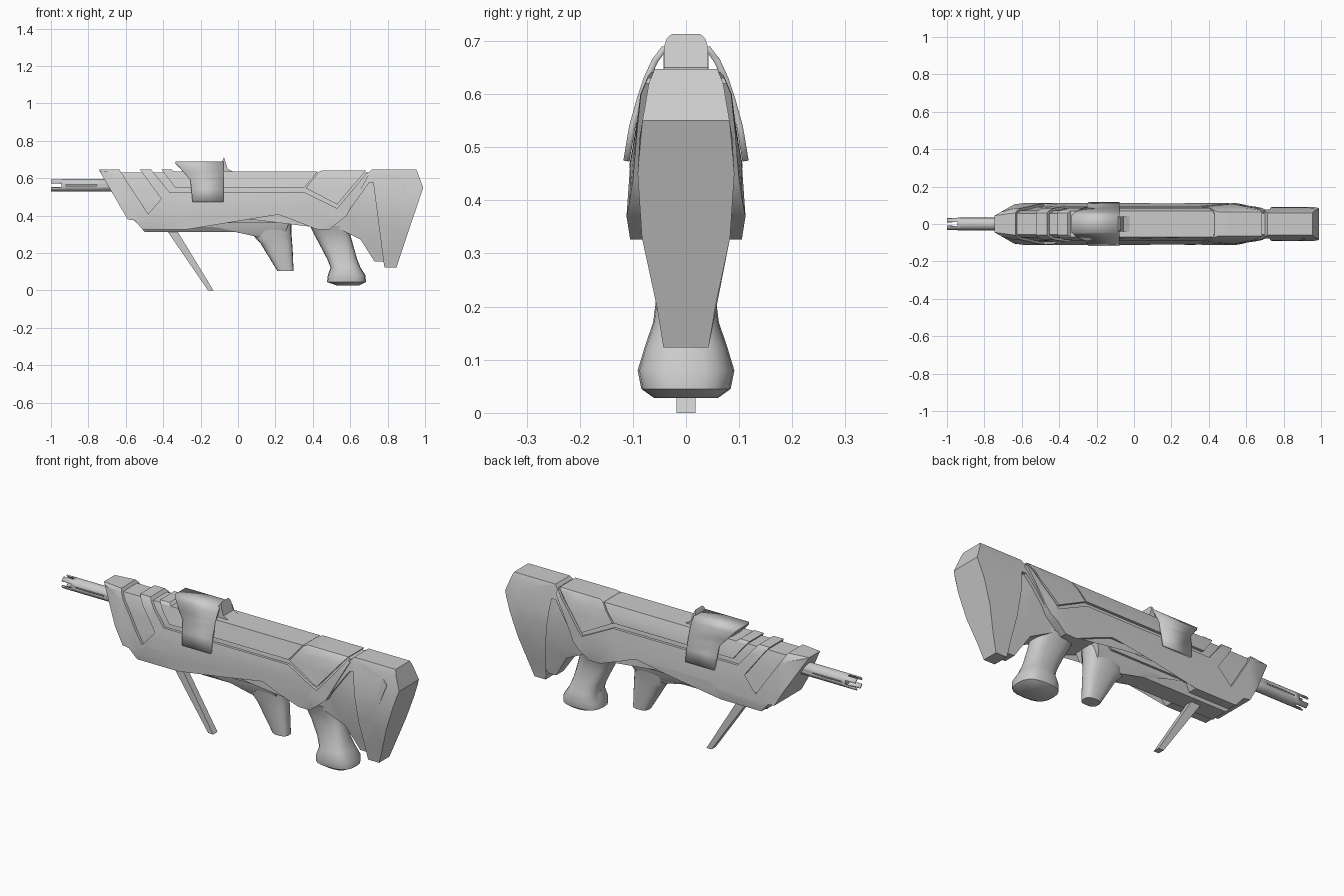
import bpy, bmesh, math
from mathutils import Vector

if "Cube" in bpy.data.objects:
    bpy.data.objects.remove(bpy.data.objects["Cube"])


def lerp(table, v):
    """Piecewise-linear lookup in a sorted list of (position, value)."""
    if v <= table[0][0]:
        return table[0][1]
    for (a, p), (b, q) in zip(table, table[1:]):
        if v <= b:
            return p + (q - p) * (v - a) / (b - a)
    return table[-1][1]


def finish(bm, name, smooth=None):
    bmesh.ops.recalc_face_normals(bm, faces=bm.faces[:])
    me = bpy.data.meshes.new(name)
    bm.to_mesh(me)
    bm.free()
    ob = bpy.data.objects.new(name, me)
    bpy.context.collection.objects.link(ob)
    if smooth:
        for p in me.polygons:
            p.use_smooth = True
        me.set_sharp_from_angle(angle=math.radians(smooth))
    return ob


def plate(name, outline, wz, wx=((0, 1),), off=0.0, smooth=25):
    """Side outline (x, z) thickened to both sides by a width profile."""
    bm = bmesh.new()
    f = bm.faces.new([bm.verts.new((x, 0, z)) for x, z in outline])
    bmesh.ops.triangulate(bm, faces=[f])
    cuts = [((0, 0, z), (0, 0, 1)) for z, _ in wz] + [((x, 0, 0), (1, 0, 0)) for x, _ in wx]
    for co, no in cuts:
        bmesh.ops.bisect_plane(bm, geom=bm.verts[:] + bm.edges[:] + bm.faces[:],
                               plane_co=co, plane_no=no, dist=1e-5)
    front = bm.verts[:]
    ext = bmesh.ops.extrude_face_region(bm, geom=bm.faces[:], use_keep_orig=True)
    back = [g for g in ext["geom"] if isinstance(g, bmesh.types.BMVert)]
    for side, verts in ((-1, front), (1, back)):
        for v in verts:
            v.co.y = side * (min(lerp(wz, v.co.z), lerp(wx, v.co.x)) + off)
    bmesh.ops.dissolve_limit(bm, angle_limit=0.01, verts=bm.verts[:], edges=bm.edges[:])
    return finish(bm, name, smooth)


def loft(name, rings, n=20, power=0.75):
    """Rounded horizontal sections: (z, x0, x1, half width)."""
    bm = bmesh.new()
    loops = []
    for z, x0, x1, w in rings:
        loop = []
        for i in range(n):
            a = 2 * math.pi * i / n
            c, s = math.cos(a), math.sin(a)
            loop.append(bm.verts.new(((x0 + x1) / 2 + (x1 - x0) / 2 * math.copysign(abs(c) ** power, c),
                                      w * math.copysign(abs(s) ** power, s), z)))
        loops.append(loop)
    for a, b in zip(loops, loops[1:]):
        for i in range(n):
            bm.faces.new((a[i], a[(i + 1) % n], b[(i + 1) % n], b[i]))
    bm.faces.new(loops[0])
    bm.faces.new(loops[-1])
    return finish(bm, name, 40)


# Width profiles by height, and tapers along the length
BODY = [(.326, .105), (.37, .112), (.47, .105), (.54, .092), (.60, .085), (.635, .070), (.65, .056)]
TAPER = [(-.745, .045), (-.64, .105), (-.60, .13), (.5, .13), (.6, .10), (.7, .085)]
STOCK = [(.12, .042), (.2, .055), (.33, .083), (.45, .091), (.52, .087), (.62, .070), (.65, .058)]
UNDER = [(.31, .045), (.34, .068), (.40, .08)]

# Body core, seen in the grooves between panels
plate("body_core", [(-.725, .632), (.70, .632), (.57, .41), (.485, .336), (.43, .336), (.22, .415),
                    (-.22, .415), (-.275, .336), (-.50, .336), (-.58, .39)], BODY, TAPER, -.014)

# Front shroud and lower side panels
plate("lower_shell", [(-.745, .647), (-.634, .647), (-.605, .60), (-.48, .41), (-.345, .41), (-.315, .47),
                      (-.38, .47), (-.41, .49), (-.525, .647), (-.465, .647), (-.365, .525), (.355, .525),
                      (.53, .44), (.69, .63), (.70, .62), (.58, .40), (.489, .326), (.425, .326),
                      (.217, .406), (-.222, .406), (-.275, .326), (-.51, .326), (-.553, .375),
                      (-.59, .38)], BODY, TAPER)

# Upper receiver and rear cover
plate("upper_shell", [(-.41, .647), (-.355, .647), (-.34, .635), (.425, .635), (.355, .55),
                      (-.335, .55)], BODY, TAPER)
plate("rear_cover", [(.432, .635), (.45, .642), (.685, .642), (.53, .46), (.362, .547)], BODY, TAPER, .001)

# Stock frame and recessed cheek panel
plate("stock_frame", [(.54, .445), (.714, .647), (.954, .647), (.99, .55), (.847, .123), (.783, .123),
                      (.778, .155), (.917, .56), (.89, .592), (.70, .575), (.575, .40)], STOCK)
plate("stock_panel", [(.50, .40), (.57, .44), (.70, .60), (.90, .61), (.94, .56), (.80, .155), (.73, .155),
                      (.655, .273), (.58, .31), (.50, .35)], STOCK, off=-.016)

# Fore-end underside with side rails
plate("fore_end", [(-.53, .35), (-.50, .313), (0, .313), (.06, .303), (.11, .285), (.25, .30),
                   (.28, .385), (.25, .42), (-.50, .42)], UNDER)
plate("side_rail", [(-.27, .362), (.20, .362), (.225, .385), (-.26, .385)], UNDER, off=.012)

# Magazine grip and pistol grip
loft("front_grip", [(.105, .21, .297, .034), (.20, .152, .293, .042), (.25, .122, .290, .046),
                    (.29, .085, .287, .052), (.40, .12, .285, .07)])
loft("pistol_grip", [(.028, .525, .65, .06), (.045, .476, .684, .084), (.08, .480, .682, .091),
                     (.123, .495, .655, .078), (.17, .476, .636, .062), (.246, .436, .615, .052),
                     (.30, .407, .60, .058), (.345, .385, .595, .075)])

# Folding support leg
plate("support_leg", [(-.39, .335), (-.335, .335), (-.131, 0), (-.160, 0)], [(0, .018), (.35, .018)])

# Top cover: thin arched shell with a stepped front edge
bm = bmesh.new()
half = [(.045, .690), (.064, .665), (.080, .63), (.092, .594), (.107, .54), (.118, .475)]
front_edge = [(.475, -.243), (.594, -.255), (.69, -.335)]
rows = [(-y, z) for y, z in reversed(half)] + half
pairs = [[bm.verts.new((x, y, z)) for x in (lerp(front_edge, z), -.078)] for y, z in rows]
for a, b in zip(pairs, pairs[1:]):
    bm.faces.new((a[0], a[1], b[1], b[0]))
cover = finish(bm, "top_cover", 30)
solid = cover.modifiers.new("thickness", "SOLIDIFY")
solid.thickness = .012
solid.offset = -1
plate("cover_mount", [(-.29, .62), (-.09, .62), (-.09, .682), (-.31, .682)], [(.6, .042), (.7, .042)])

# Rear sight fin
plate("sight_fin", [(-.09, .62), (-.085, .69), (-.075, .713), (-.055, .65), (-.025, .635), (-.025, .62)],
      [(.62, .041), (.69, .041), (.705, .036), (.713, .027)])

# Barrel tube: side slots and four muzzle prongs left by removing faces
bm = bmesh.new()
N, R, CZ = 24, .034, .562
xs = [-1, -.945, -.92, -.755, -.60]
rings = [[bm.verts.new((x, R * math.cos(2 * math.pi * (i - .5) / N), CZ + R * math.sin(2 * math.pi * (i - .5) / N)))
          for i in range(N)] for x in xs]
for k in range(4):
    for i in range(N):
        q = i % (N // 4)
        near_axis = q in (0, 1, N // 4 - 1)
        slot = i % (N // 2) in (0, 1, N // 2 - 1) and i % (N // 2) == 0
        if (k == 0 and near_axis) or (k == 2 and slot):
            continue
        j = (i + 1) % N
        bm.faces.new((rings[k][i], rings[k][j], rings[k + 1][j], rings[k + 1][i]))
barrel = finish(bm, "barrel_tube", 30)
wall = barrel.modifiers.new("wall", "SOLIDIFY")
wall.thickness = .008
wall.offset = -1

# Inner bore
bpy.ops.mesh.primitive_cylinder_add(vertices=16, radius=.022, depth=.34, location=(-.765, 0, CZ),
                                    rotation=(0, math.pi / 2, 0))
bpy.context.object.name = "barrel_core"
bpy.ops.object.shade_smooth_by_angle()
